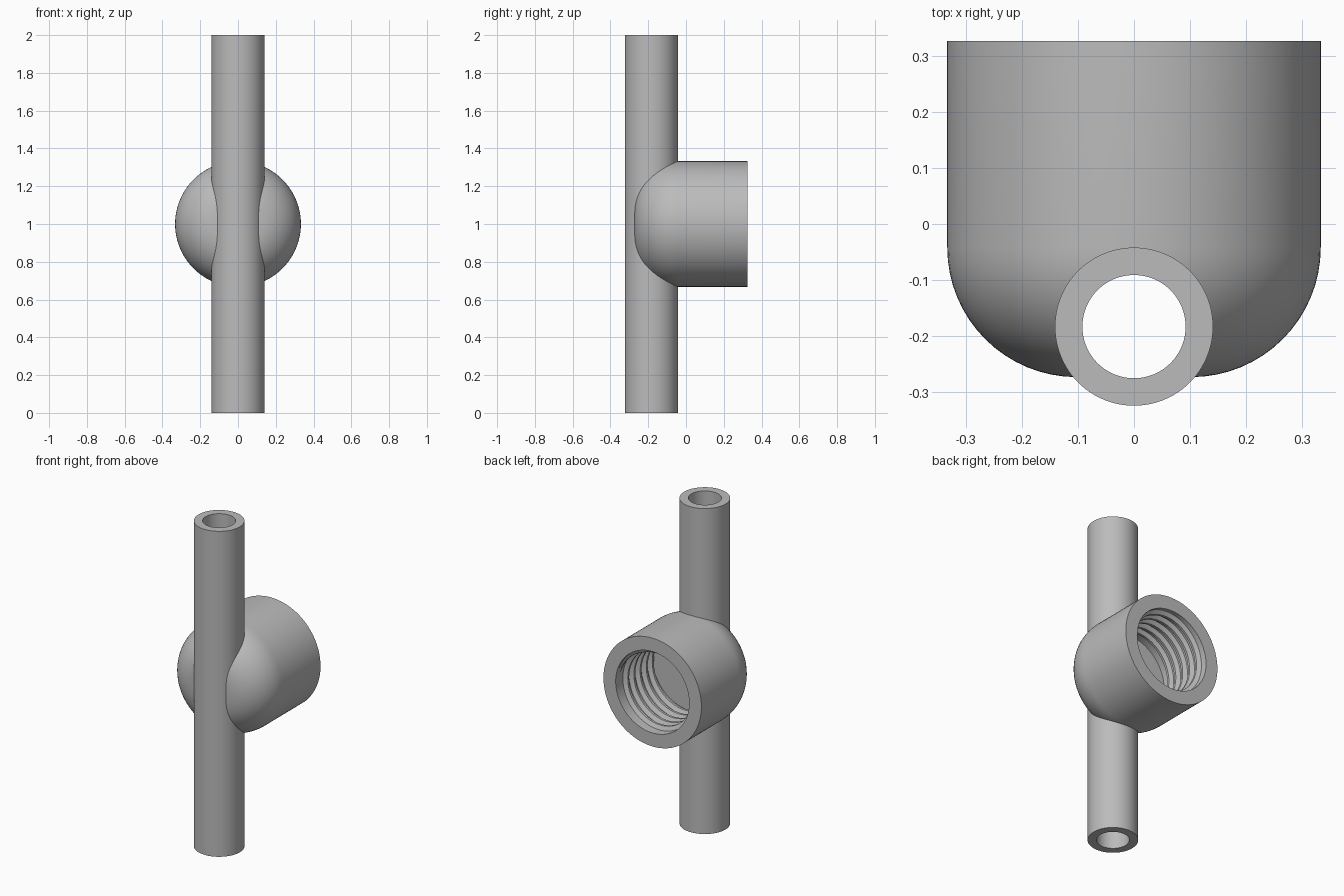
import bpy, bmesh
from math import sin, cos, pi, radians, tau
from mathutils import Matrix, Vector

cube = bpy.data.objects.get("Cube")
if cube:
    bpy.data.objects.remove(cube, do_unlink=True)

steel = bpy.data.materials.new("grey steel")
steel.use_nodes = True
colour = (0.5, 0.5, 0.5, 1)
steel.diffuse_color = colour
steel.node_tree.nodes["Principled BSDF"].inputs["Base Color"].default_value = colour

TUBE_Y, TUBE_R, BORE_R = -0.183, 0.141, 0.092
BODY_R, HOLE_R, BACK, FRONT, FLOOR = 0.333, 0.25, 0.326, -0.273, -0.036
FILLET = 0.231

tube_place = Matrix.Translation((0, TUBE_Y, 0))
body_place = Matrix.Translation((0, 0, 1)) @ Matrix.Rotation(-pi / 2, 4, "X")


def make_object(name, bm, place):
    bmesh.ops.remove_doubles(bm, verts=bm.verts, dist=1e-5)
    bmesh.ops.recalc_face_normals(bm, faces=bm.faces)
    bm.transform(place)
    mesh = bpy.data.meshes.new(name)
    bm.to_mesh(mesh)
    bm.free()
    mesh.materials.append(steel)
    obj = bpy.data.objects.new(name, mesh)
    bpy.context.collection.objects.link(obj)
    return obj


def lathe(name, profile, place, closed=False, steps=96):
    """Spin (radius, height) points around the local z axis."""
    bm = bmesh.new()
    verts = [bm.verts.new((r, 0, h)) for r, h in profile]
    pairs = list(zip(verts, verts[1:]))
    if closed:
        pairs.append((verts[-1], verts[0]))
    edges = [bm.edges.new(p) for p in pairs]
    bmesh.ops.spin(bm, geom=verts + edges, axis=(0, 0, 1), cent=(0, 0, 0),
                   angle=tau, steps=steps)
    return make_object(name, bm, place)


def smooth(obj):
    bpy.ops.object.select_all(action="DESELECT")
    obj.select_set(True)
    bpy.context.view_layer.objects.active = obj
    bpy.ops.object.shade_smooth_by_angle(angle=radians(30))


# Upright tube, open at both ends
tube = lathe("upright_tube", [(TUBE_R, 0), (TUBE_R, 2), (BORE_R, 2), (BORE_R, 0)],
             tube_place, closed=True)

# Round-nosed socket with a blind hole at the back
nose = [(BODY_R - FILLET + FILLET * sin(a), FRONT + FILLET - FILLET * cos(a))
        for a in (i * pi / 32 for i in range(17))]
socket = lathe("socket_body", [(0, FRONT)] + nose +
               [(BODY_R, BACK), (HOLE_R, BACK), (HOLE_R, FLOOR), (0, FLOOR)],
               body_place)

# Clear the socket out of the tube bore, with the cut hidden in the tube wall
mid = (TUBE_R + BORE_R) / 2
cutter = lathe("bore_cutter", [(0, 0.3), (mid, 0.3), (mid, 1.7), (0, 1.7)], tube_place)
cutter.hide_render = True
cut = socket.modifiers.new("bore", "BOOLEAN")
cut.operation, cut.solver, cut.object = "DIFFERENCE", "EXACT", cutter
bpy.context.view_layer.objects.active = socket
bpy.ops.object.modifier_apply(modifier=cut.name)
bpy.data.objects.remove(cutter, do_unlink=True)

# Screw thread: a tapered ridge wound along the hole wall
PITCH, TURNS, STEPS = 0.06, 5.2, 64
bm = bmesh.new()
rings = []
count = int(TURNS * STEPS)
for i in range(count + 1):
    a = tau * i / STEPS
    fade = min(1, i / 12, (count - i) / 12)
    h = BACK - 0.03 - PITCH * i / STEPS
    crest = HOLE_R - 0.024 * fade
    section = [(HOLE_R + 0.004, 0.022), (crest, 0.007),
               (crest, -0.007), (HOLE_R + 0.004, -0.022)]
    rings.append([bm.verts.new((r * cos(a), -r * sin(a), h + d)) for r, d in section])
for p, q in zip(rings, rings[1:]):
    for j in range(4):
        k = (j + 1) % 4
        bm.faces.new((p[j], p[k], q[k], q[j]))
bm.faces.new(rings[0])
bm.faces.new(rings[-1])
thread = make_object("screw_thread", bm, body_place)

for part in (tube, socket, thread):
    smooth(part)
